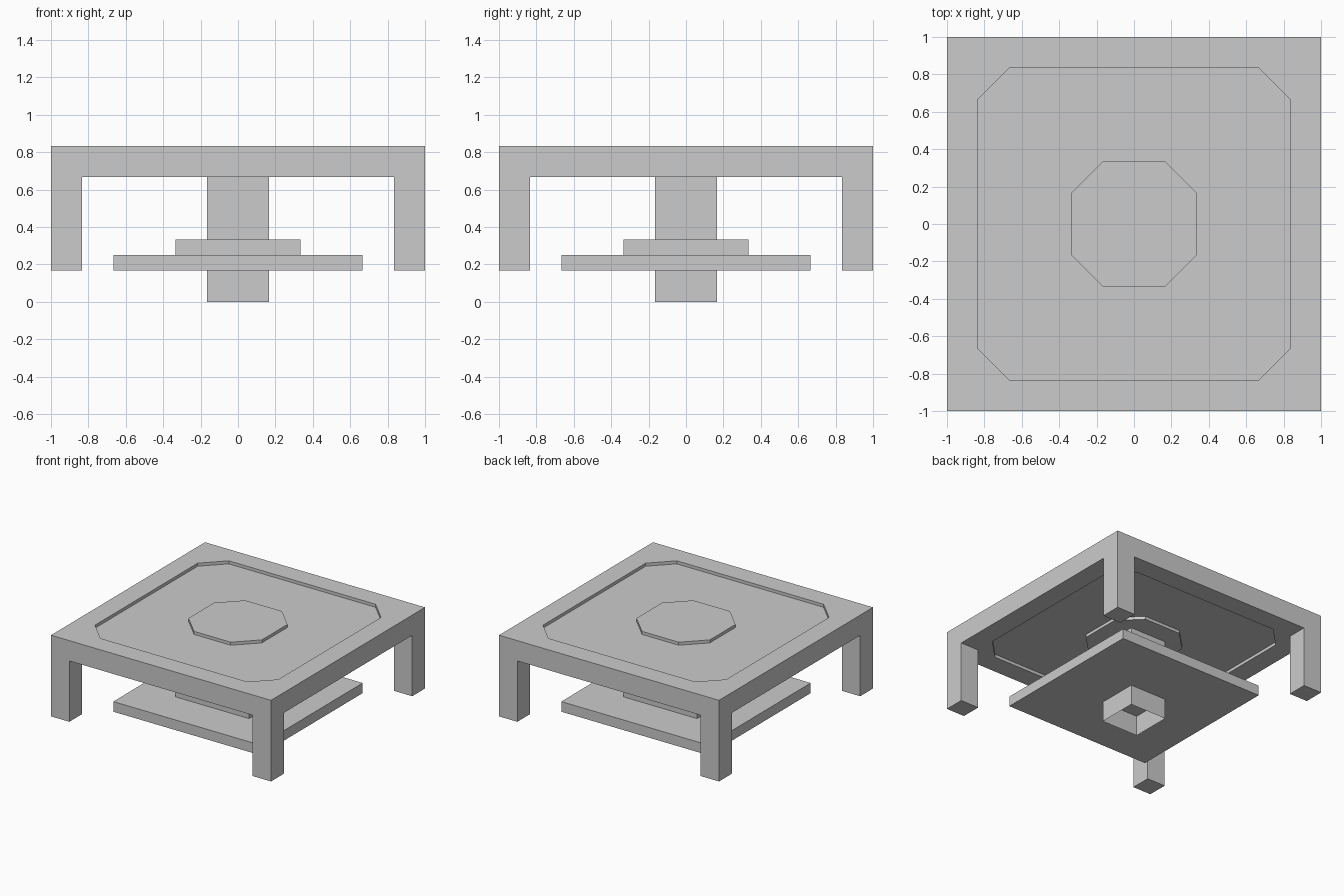
import bpy, bmesh, math
from mathutils import Matrix, Vector

if "Cube" in bpy.data.objects:
    bpy.data.objects.remove(bpy.data.objects["Cube"])

U = 1 / 6                      # model module
A, O, C = 1.0, 5 * U, 4 * U    # table edge, panel edge, panel chamfer
I, H = 2 * U, U                # centre octagon edge and chamfer
TOP, BOT, FOOT = 5 * U, 4 * U, U
DEPTH = 0.025                  # panel recess depth, both sides


def finish(bm, name):
    bmesh.ops.remove_doubles(bm, verts=bm.verts, dist=1e-4)
    bmesh.ops.recalc_face_normals(bm, faces=bm.faces)
    mesh = bpy.data.meshes.new(name)
    bm.to_mesh(mesh)
    bm.free()
    obj = bpy.data.objects.new(name, mesh)
    bpy.context.collection.objects.link(obj)
    return obj


def box(name, half, z0, z1, open_ends=False):
    bm = bmesh.new()
    mat = Matrix.Translation((0, 0, (z0 + z1) / 2)) @ Matrix.Diagonal((2 * half, 2 * half, z1 - z0, 1))
    bmesh.ops.create_cube(bm, size=1, matrix=mat)
    if open_ends:
        bm.normal_update()
        ends = [f for f in bm.faces if abs(f.normal.z) > 0.5]
        bmesh.ops.delete(bm, geom=ends, context='FACES_ONLY')
    return finish(bm, name)


def four(bm, points):
    """Add one polygon and its three quarter-turn copies."""
    for k in range(4):
        rot = Matrix.Rotation(k * math.pi / 2, 3, 'Z')
        bm.faces.new([bm.verts.new(rot @ Vector(p)) for p in points])


def flat(bm, z, *pts):
    four(bm, [(x, y, z) for x, y in pts])


def wall(bm, p, q, z0, z1):
    four(bm, [(*p, z0), (*q, z0), (*q, z1), (*p, z1)])


# Table top with four legs and an octagonal recessed ring above and below
bm = bmesh.new()
four(bm, [(A, -A, FOOT), (A, -O, FOOT), (A, -O, BOT), (A, O, BOT),
          (A, O, FOOT), (A, A, FOOT), (A, A, TOP), (A, -A, TOP)])
# legs
flat(bm, FOOT, (O, O), (A, O), (A, A), (O, A))
wall(bm, (O, O), (A, O), FOOT, BOT)
wall(bm, (O, O), (O, A), FOOT, BOT)
# rims
flat(bm, TOP, (A, -A), (A, A), (O, C), (O, -C))
flat(bm, TOP, (A, A), (C, O), (O, C))
flat(bm, BOT, (O, -O), (A, -O), (A, O), (O, O), (O, C), (O, -C))
flat(bm, BOT, (O, C), (O, O), (C, O))
# recessed rings and centre octagons
for z, zr in ((TOP, TOP - DEPTH), (BOT, BOT + DEPTH)):
    for e, c in ((O, C), (I, H)):
        wall(bm, (e, -c), (e, c), z, zr)
        wall(bm, (e, c), (c, e), z, zr)
    flat(bm, zr, (O, -C), (O, C), (I, H), (I, -H))
    flat(bm, zr, (O, C), (C, O), (H, I), (I, H))
    octagon = []
    for k in range(4):
        rot = Matrix.Rotation(k * math.pi / 2, 3, 'Z')
        octagon += [rot @ Vector((I, -H, z)), rot @ Vector((I, H, z))]
    bm.faces.new([bm.verts.new(p) for p in octagon])
finish(bm, "table_top_and_legs")

# Stepped pedestal: open foot, wide plate, small plate, column
box("pedestal_foot", U, 0, U, open_ends=True)
box("lower_plate", 4 * U, U, 1.5 * U)
box("upper_plate", 2 * U, 1.5 * U, 2 * U)
box("column", U, 2 * U, 4 * U, open_ends=True)
